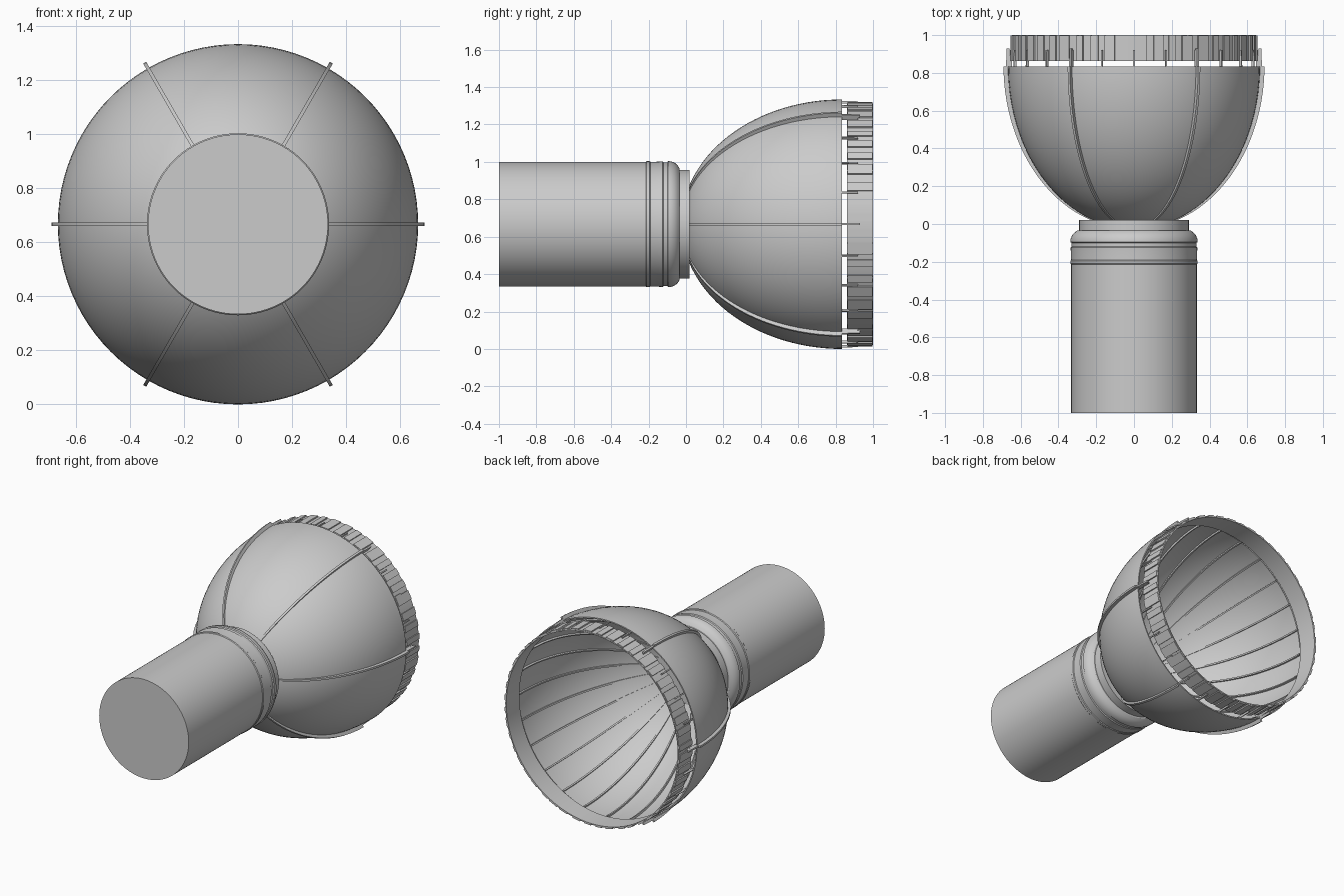
import bpy, bmesh, math, random
from math import sin, cos, pi, sqrt

if "Cube" in bpy.data.objects:
    bpy.data.objects.remove(bpy.data.objects["Cube"])

AXIS_Z = 0.667
RIM_Y, RIM_R = 0.835, 0.667
random.seed(4)

grey = bpy.data.materials.new("plain grey")
grey.use_nodes = True
COLOR = (0.6, 0.6, 0.6, 1)
grey.diffuse_color = COLOR
grey.node_tree.nodes["Principled BSDF"].inputs["Base Color"].default_value = COLOR


def finish(bm, name, smooth=True):
    bmesh.ops.remove_doubles(bm, verts=bm.verts, dist=1e-5)
    bmesh.ops.recalc_face_normals(bm, faces=bm.faces)
    mesh = bpy.data.meshes.new(name)
    bm.to_mesh(mesh)
    bm.free()
    ob = bpy.data.objects.new(name, mesh)
    bpy.context.collection.objects.link(ob)
    mesh.materials.append(grey)
    if smooth:
        bpy.ops.object.select_all(action='DESELECT')
        ob.select_set(True)
        bpy.context.view_layer.objects.active = ob
        bpy.ops.object.shade_smooth_by_angle(angle=math.radians(30))
    return ob


def point(y, r, a, side=0.0):
    """Position along the axis, at a radius and angle, shifted sideways."""
    return (r * cos(a) - side * sin(a), y, AXIS_Z + r * sin(a) + side * cos(a))


def lathe(name, profile, closed=False, segs=96):
    bm = bmesh.new()
    rows = [[bm.verts.new(point(y, r, 2 * pi * i / segs)) for i in range(segs)]
            for y, r in profile]
    pairs = list(zip(rows, rows[1:] + rows[:1]))
    for a, b in pairs if closed else pairs[:-1]:
        for i in range(segs):
            j = (i + 1) % segs
            bm.faces.new((a[i], a[j], b[j], b[i]))
    if not closed:
        bm.faces.new(rows[0])
        bm.faces.new(rows[-1])
    return finish(bm, name)


def add_strip(bm, stations, angle, width):
    """Radial rib through (y, inner radius, outer radius) stations."""
    h = width / 2
    rows = [[bm.verts.new(point(y, r, angle, s))
             for r, s in ((lo, -h), (hi, -h), (hi, h), (lo, h))]
            for y, lo, hi in stations]
    for a, b in zip(rows, rows[1:]):
        for i in range(4):
            j = (i + 1) % 4
            bm.faces.new((a[i], a[j], b[j], b[i]))
    bm.faces.new(rows[0])
    bm.faces.new(rows[-1])


def bell_radius(y):
    return RIM_R * sqrt(max(0, 1 - ((RIM_Y - y) / 0.86) ** 2))


# Cylindrical body with shallow collar bands and rounded shoulder
lathe("body", [(-1, 0.333), (-0.215, 0.333), (-0.21, 0.337), (-0.195, 0.337),
               (-0.19, 0.333), (-0.15, 0.334), (-0.125, 0.336), (-0.12, 0.331),
               (-0.1, 0.331), (-0.095, 0.337), (-0.08, 0.336), (-0.06, 0.328),
               (-0.045, 0.315), (-0.035, 0.3), (-0.035, 0.28)])
lathe("neck", [(-0.05, 0.29), (0.02, 0.29)])

# Thin-walled bell, open at the rear
ys = [0.02 + (RIM_Y - 0.02) * (i / 24) ** 1.4 for i in range(25)]
outer = [(y, bell_radius(y)) for y in ys]
inner = [(y, bell_radius(y) - 0.008) for y in reversed(ys)]
lathe("bell", outer + inner, closed=True)

# Outer fins, each ending in a slim prong
bm = bmesh.new()
for k in range(6):
    a = k * pi / 3
    add_strip(bm, [(y, bell_radius(y) - 0.004, bell_radius(y) + 0.012 + 0.012 * sqrt(i / 24))
                   for i, y in enumerate(ys)], a, 0.013)
    add_strip(bm, [(RIM_Y - 0.01, 0.66, 0.678), (0.93, 0.66, 0.674)], a, 0.011)
finish(bm, "outer_fins")

# Inner ribs that carry the rear ring across the gap
bm = bmesh.new()
for k in range(24):
    a = k * pi / 12
    add_strip(bm, [(y, max(bell_radius(y) - 0.02, 0.02), bell_radius(y) - 0.004)
                   for y in ys], a, 0.01)
    add_strip(bm, [(RIM_Y - 0.01, 0.645, 0.66), (0.92, 0.645, 0.657)], a, 0.008)
finish(bm, "inner_ribs")

# Rear ring and its uneven outer blocks
lathe("rear_ring", [(0.862, 0.646), (1, 0.646), (1, 0.638), (0.862, 0.638)], closed=True)
bm = bmesh.new()
BLOCKS = 48
for k in range(BLOCKS):
    a = 2 * pi * (k + 0.5 + random.uniform(-0.12, 0.12)) / BLOCKS
    add_strip(bm, [(0.864, 0.642, 0.653), (0.998, 0.642, 0.653)], a, random.uniform(0.035, 0.065))
finish(bm, "ring_blocks", smooth=False)
